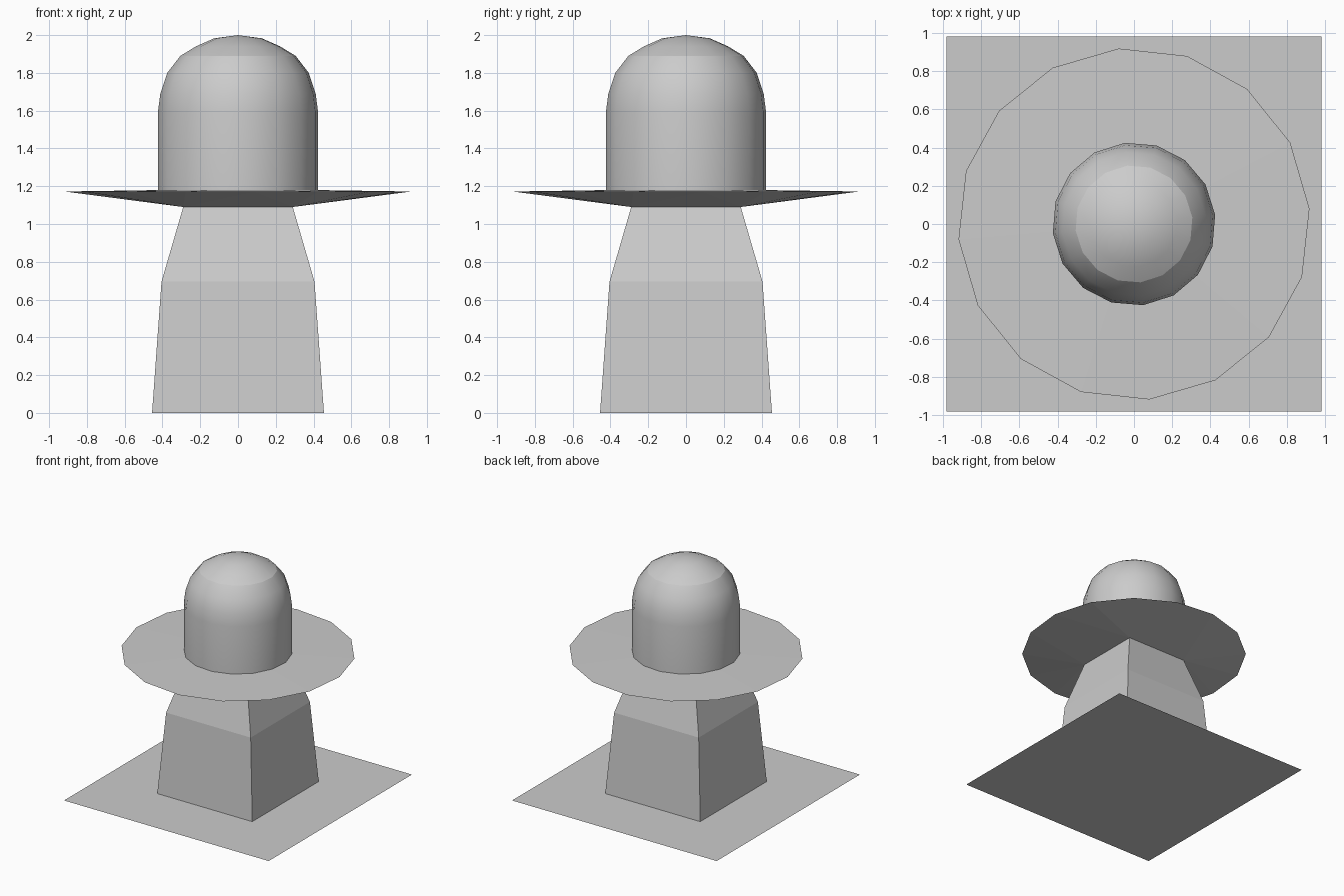
import bpy, bmesh, math

if "Cube" in bpy.data.objects:
    bpy.data.objects.remove(bpy.data.objects["Cube"])


def finish(name, bm, smooth=False):
    bmesh.ops.recalc_face_normals(bm, faces=bm.faces)
    for f in bm.faces:
        f.smooth = smooth
    mesh = bpy.data.meshes.new(name)
    bm.to_mesh(mesh)
    bm.free()
    obj = bpy.data.objects.new(name, mesh)
    bpy.context.collection.objects.link(obj)
    return obj


def ring(bm, radius, z, sides, turn):
    return [bm.verts.new((radius * math.cos(math.radians(turn) + i * math.tau / sides),
                          radius * math.sin(math.radians(turn) + i * math.tau / sides), z))
            for i in range(sides)]


def loft(name, profile, sides, turn, smooth=False, close_top=False, up=False):
    """Stack rings from (radius, z) pairs; a zero radius makes a pole."""
    bm = bmesh.new()
    rows = [ring(bm, r, z, sides, turn) for r, z in profile]
    for a, b in zip(rows, rows[1:]):
        for i in range(sides):
            j = (i + 1) % sides
            bm.faces.new((a[i], a[j], b[j], b[i]))
    if close_top:
        bm.faces.new(rows[-1])
    bmesh.ops.remove_doubles(bm, verts=bm.verts, dist=1e-5)
    if up:
        bmesh.ops.recalc_face_normals(bm, faces=bm.faces)
    return finish(name, bm, smooth)


R2 = math.sqrt(2)
SIDES = 16

# Flat square ground sheet
bm = bmesh.new()
bm.faces.new(ring(bm, 0.98 * R2, 0, 4, 45))
finish("base_sheet", bm)

# Square tapered pedestal
loft("pedestal", [(0.455 * R2, 0), (0.405 * R2, 0.695), (0.29 * R2, 1.09)], 4, 45)

# Brim: square neck flaring to a wide round edge, slightly raised in the middle
bm = bmesh.new()
ring(bm, 0.29 * R2, 1.09, 4, 45)
ring(bm, 0.921, 1.172, SIDES, 5)
ring(bm, 0.40, 1.18, SIDES, 5)
bmesh.ops.convex_hull(bm, input=bm.verts)
finish("brim", bm)

# Crown wall curving inwards
loft("crown", [(0.427, 1.175), (0.427, 1.59), (0.414, 1.69), (0.377, 1.80), (0.307, 1.89)],
     SIDES, 6.5, smooth=True)

# Rounded cap, kept separate for the crisp shading edge
loft("crown_cap", [(0.307, 1.89), (0.225, 1.94), (0.127, 1.983), (0, 2.0)],
     SIDES, 6.5, smooth=True)
